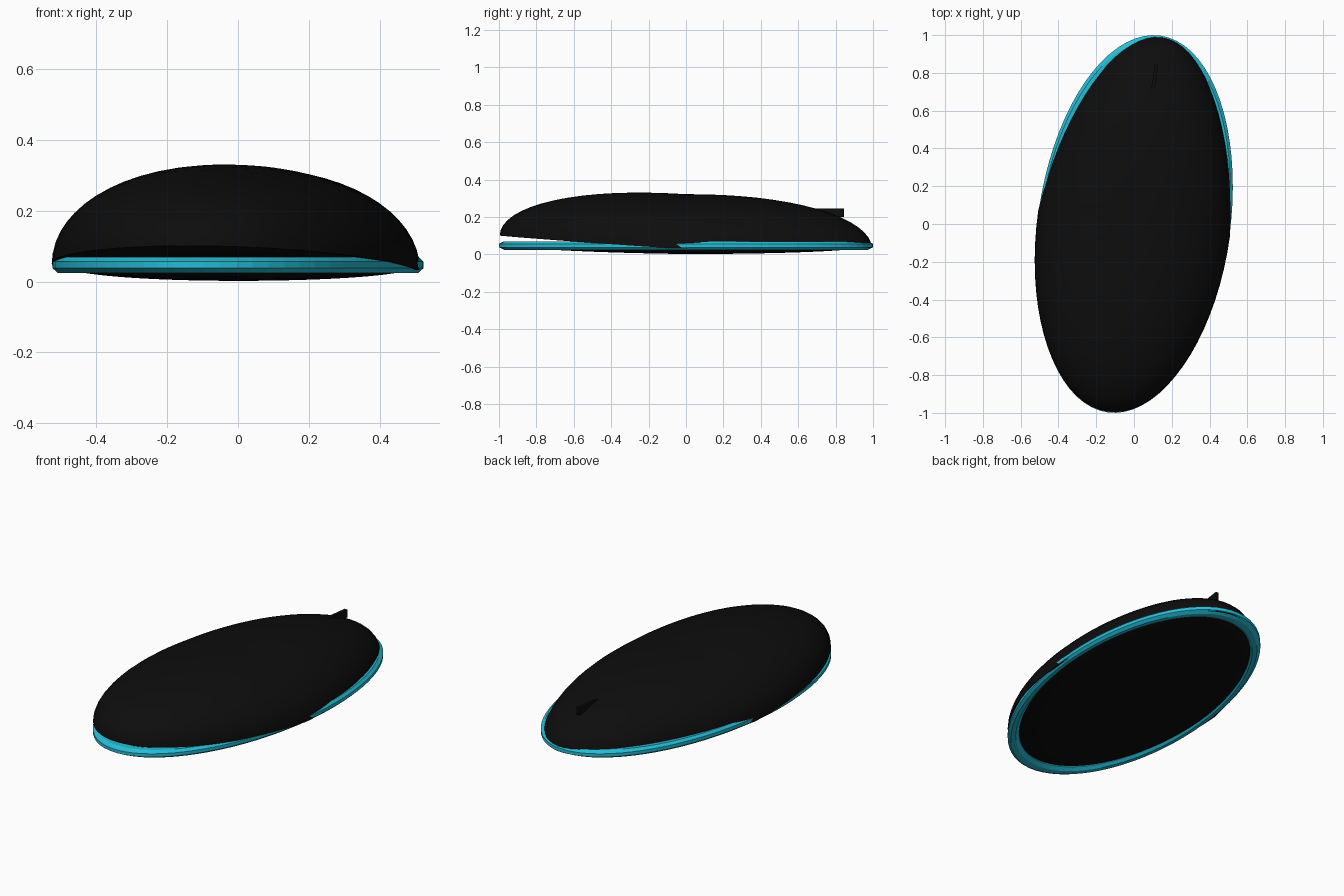
import bpy, bmesh, math
from mathutils import Matrix

cube = bpy.data.objects.get("Cube")
if cube:
    bpy.data.objects.remove(cube)

YAW = Matrix.Rotation(math.radians(-8), 4, 'Z')
LENGTH, WIDTH = 1.007, 0.512
SEGMENTS = 72


def material(name, color):
    m = bpy.data.materials.new(name)
    m.use_nodes = True
    m.diffuse_color = color
    m.node_tree.nodes["Principled BSDF"].inputs["Base Color"].default_value = color
    return m


black = material("black", (0.004, 0.004, 0.004, 1))
cyan = material("cyan", (0.02, 0.5, 0.66, 1))


def finish(name, bm, mat, smooth=True):
    bmesh.ops.recalc_face_normals(bm, faces=bm.faces)
    bm.transform(YAW)
    mesh = bpy.data.meshes.new(name)
    bm.to_mesh(mesh)
    bm.free()
    mesh.materials.append(mat)
    obj = bpy.data.objects.new(name, mesh)
    bpy.context.collection.objects.link(obj)
    if smooth:
        bpy.ops.object.select_all(action='DESELECT')
        obj.select_set(True)
        bpy.context.view_layer.objects.active = obj
        bpy.ops.object.shade_smooth_by_angle(angle=math.radians(40))
    return obj


def bowl(name, place, rings=16):
    """Closed oval shell; place(radius, u, v) gives each point."""
    bm = bmesh.new()
    loops = []
    for i in range(rings):
        r = math.cos(i / rings * math.pi / 2)
        loop = []
        for j in range(SEGMENTS):
            a = 2 * math.pi * j / SEGMENTS
            loop.append(bm.verts.new(place(r, r * math.cos(a), r * math.sin(a))))
        loops.append(loop)
    pole = bm.verts.new(place(0, 0, 0))
    # flat closing fan inside the rim
    middle = bm.verts.new((0, 0, loops[0][0].co.z))
    for j in range(SEGMENTS):
        k = (j + 1) % SEGMENTS
        for low, high in zip(loops, loops[1:]):
            bm.faces.new((low[j], low[k], high[k], high[j]))
        bm.faces.new((loops[-1][j], loops[-1][k], pole))
        bm.faces.new((loops[0][k], loops[0][j], middle))
    return finish(name, bm, black)


# Domed cover: front rim lifted, rear half slightly narrower
def cover_point(r, u, v):
    taper = 1 - 0.13 * max(v, 0) * (1 if v < 0.8 else 0.9)
    z = 0.033 + 0.068 * max(-v, 0) ** 1.05
    z += 0.289 * math.sqrt(max(0, 1 - r ** 2.15))
    return (u * WIDTH * taper + 0.008 * max(v, 0), v * LENGTH * 0.996, z)


# Shallow underside
def base_point(r, u, v):
    z = 0.04 - 0.038 * math.sqrt(max(0, 1 - r * r)) + 0.012 * max(-v, 0)
    return (u * WIDTH * 0.93, v * LENGTH * 0.93, z)


bowl("domed_cover", cover_point)
bowl("underside", base_point)

# Rim band: a faceted tube swept round the oval
bm = bmesh.new()
SIDES, TUBE = 8, 0.045
loops = []
for j in range(SEGMENTS):
    a = 2 * math.pi * j / SEGMENTS
    loop = []
    for s in range(SIDES):
        t = 2 * math.pi * (s + 0.5) / SIDES
        r = 1 - TUBE + TUBE * math.cos(t) / math.cos(math.pi / SIDES)
        loop.append(bm.verts.new((r * math.cos(a) * 0.509, r * math.sin(a) * LENGTH,
                                  0.047 + 0.0245 * math.sin(t))))
    loops.append(loop)
for j in range(SEGMENTS):
    here, there = loops[j], loops[(j + 1) % SEGMENTS]
    for s in range(SIDES):
        n = (s + 1) % SIDES
        bm.faces.new((here[s], there[s], there[n], here[n]))
finish("rim_band", bm, cyan, smooth=False)

# Small fin near the rear
bm = bmesh.new()
bmesh.ops.create_cube(bm, size=1)
bm.transform(Matrix.Translation((0, 0.745, 0.222)) @ Matrix.Diagonal((0.018, 0.215, 0.046, 1)))
finish("rear_fin", bm, black, smooth=False)
